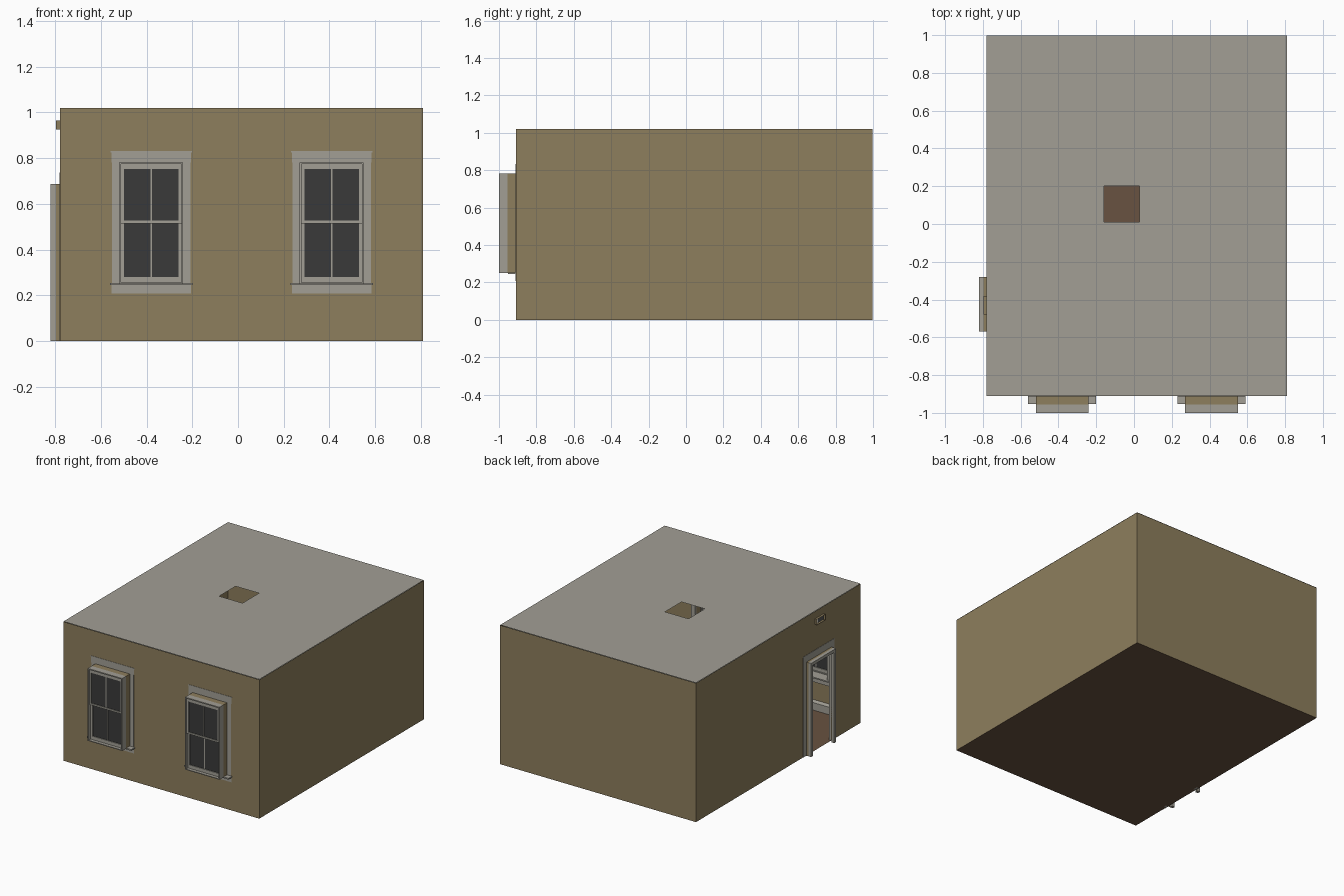
import bpy

if "Cube" in bpy.data.objects:
    bpy.data.objects.remove(bpy.data.objects["Cube"])

X0, X1, Y0, Y1, H = -0.78, 0.81, -0.91, 0.998, 1.02


def material(name, rgb):
    m = bpy.data.materials.new(name)
    m.diffuse_color = (*rgb, 1)
    m.use_nodes = True
    m.node_tree.nodes["Principled BSDF"].inputs["Base Color"].default_value = m.diffuse_color
    return m


TAN = material("wall_tan", (0.27, 0.21, 0.11))
TRIM = material("trim_grey", (0.36, 0.345, 0.30))
FLOOR = material("floor_brown", (0.14, 0.085, 0.052))
GLASS = material("dark_glass", (0.042, 0.042, 0.042))


def make(name, verts, faces, mat):
    me = bpy.data.meshes.new(name)
    me.from_pydata(verts, [], faces)
    me.materials.append(mat)
    me.update()
    ob = bpy.data.objects.new(name, me)
    bpy.context.collection.objects.link(ob)
    return ob


def boxes(name, items, mat):
    """One object from boxes given as (x0, x1, y0, y1, z0, z1)."""
    vs, fs = [], []
    for a, b, c, d, e, f in items:
        n = len(vs)
        vs += [(x, y, z) for x in (a, b) for y in (c, d) for z in (e, f)]
        fs += [tuple(n + i for i in q) for q in
               ((0, 1, 3, 2), (4, 6, 7, 5), (0, 4, 5, 1), (2, 3, 7, 6), (0, 2, 6, 4), (1, 5, 7, 3))]
    return make(name, vs, fs, mat)


def sheet(name, u, v, holes, place, mat, flip=False):
    """Flat panel with rectangular holes; place maps (u, v) to 3D."""
    us = sorted({*u, *[h[0] for h in holes], *[h[1] for h in holes]})
    vv = sorted({*v, *[h[2] for h in holes], *[h[3] for h in holes]})
    nv = len(vv)
    verts = [place(a, b) for a in us for b in vv]
    faces = []
    for i in range(len(us) - 1):
        for j in range(nv - 1):
            cu, cv = (us[i] + us[i + 1]) / 2, (vv[j] + vv[j + 1]) / 2
            if any(h[0] < cu < h[1] and h[2] < cv < h[3] for h in holes):
                continue
            k = i * nv + j
            q = (k, k + nv, k + nv + 1, k + 1)
            faces.append(q[::-1] if flip else q)
    return make(name, verts, faces, mat)


def tube(name, hole, d0, d1, place, mat, bottom=True):
    """Open rectangular reveal running from depth d0 to d1."""
    a, b, c, d = hole
    ring = [(a, c), (a, d), (b, d), (b, c)]
    verts = [place(u, v, t) for t in (d0, d1) for u, v in ring]
    faces = [(i, (i + 1) % 4, (i + 1) % 4 + 4, i + 4) for i in range(4 if bottom else 3)]
    return make(name, verts, faces, mat)


def moulding(name, path, profile):
    """Mitred sweep: path items are (x, y, inward x, inward y)."""
    n = len(profile)
    verts = [(x + dx * o, y + dy * o, z) for x, y, dx, dy in path for o, z in profile]
    faces = [(i * n + j, i * n + j + 1, i * n + n + j + 1, i * n + n + j)
             for i in range(len(path) - 1) for j in range(n - 1)]
    return make(name, verts, faces, TRIM)


# Openings
centres = {"left": -0.38, "right": 0.41}
win = {s: (c - 0.14, c + 0.14, 0.25, 0.782) for s, c in centres.items()}
door = (-0.57, -0.28, 0.0, 0.687)
vent = (-0.48, -0.38, 0.925, 0.965)
hatch = (-0.16, 0.03, 0.01, 0.20)

# Room shell
sheet("floor", (X0, X1), (Y0, Y1), [], lambda u, v: (u, v, 0), FLOOR)
sheet("ceiling", (X0, X1), (Y0, Y1), [hatch], lambda u, v: (u, v, H + 0.002), TRIM)
sheet("front_wall", (X0, X1), (0, H), list(win.values()), lambda u, v: (u, Y0, v), TAN)
sheet("back_wall", (X0, X1), (0, H), [], lambda u, v: (u, Y1, v), TAN, True)
sheet("left_wall", (Y0, Y1), (0, H), [door, vent], lambda u, v: (X0, u, v), TAN, True)
sheet("right_wall", (Y0, Y1), (0, H), [], lambda u, v: (X1, u, v), TAN)

# Crown moulding and baseboard
corners = [(X1, Y0, -1, 1), (X1, Y1, -1, -1), (X0, Y1, 1, -1)]
first = (X0, Y0, 1, 1)
moulding("crown_moulding", [first] + corners + [first],
         [(0.001, H - 0.05), (0.008, H - 0.046), (0.014, H - 0.03),
          (0.03, H - 0.014), (0.04, H - 0.008), (0.04, H)])
moulding("baseboard", [(X0, door[0] - 0.04, 1, 0), first] + corners + [(X0, door[1] + 0.04, 1, 0)],
         [(0.016, 0), (0.016, 0.055), (0.008, 0.066), (0.001, 0.07)])

# Windows
for side, c in centres.items():
    a, b, lo, hi = win[side]
    n = side + "_window_"
    tube(n + "reveal", win[side], Y0, -0.955, lambda u, v, t: (u, t, v), TAN)
    # casing on the room side, with head, cap, stool and apron
    boxes(n + "casing", [
        (a - 0.032, a, Y0 - 0.002, -0.892, lo, hi),
        (b, b + 0.032, Y0 - 0.002, -0.892, lo, hi),
        (a - 0.034, b + 0.034, Y0 - 0.002, -0.888, hi, 0.825),
        (a - 0.038, b + 0.038, Y0 - 0.002, -0.880, 0.825, 0.832),
        (a - 0.034, b + 0.034, Y0 - 0.002, -0.895, 0.207, lo - 0.006)], TRIM)
    boxes(n + "stool", [(a - 0.04, b + 0.04, -0.953, -0.875, lo - 0.006, lo + 0.003)], TRIM)
    # outer jamb
    boxes(n + "jamb", [
        (a, a + 0.008, -1, -0.955, lo, hi), (b - 0.008, b, -1, -0.955, lo, hi),
        (a + 0.008, b - 0.008, -1, -0.955, hi - 0.008, hi),
        (a + 0.008, b - 0.008, -1, -0.955, lo, lo + 0.006)], TRIM)
    # two sliding sashes, upper one outermost
    l, r = a + 0.008, b - 0.008
    for nm, z0, z1, y, rb, rt in (("upper", 0.515, hi - 0.008, -0.985, 0.012, 0.022),
                                  ("lower", lo + 0.006, 0.527, -0.970, 0.025, 0.012)):
        f, k = y - 0.007, y + 0.007
        boxes(n + nm + "_sash", [
            (l, l + 0.013, f, k, z0, z1), (r - 0.013, r, f, k, z0, z1),
            (l + 0.013, r - 0.013, f, k, z0, z0 + rb), (l + 0.013, r - 0.013, f, k, z1 - rt, z1),
            (c - 0.003, c + 0.003, f + 0.003, k - 0.003, z0 + rb, z1 - rt)], TRIM)
        boxes(n + nm + "_glass", [(l + 0.012, r - 0.012, y - 0.001, y + 0.001, z0 + 0.005, z1 - 0.005)], GLASS)

# Doorway: reveal, jamb and casing
a, b, _, hi = door
tube("door_reveal", door, X0, -0.797, lambda u, v, t: (t, u, v), TAN, False)
boxes("door_jamb", [(-0.82, -0.797, a, a + 0.022, 0, hi), (-0.82, -0.797, b - 0.022, b, 0, hi),
                    (-0.82, -0.797, a + 0.022, b - 0.022, hi - 0.022, hi)], TRIM)
boxes("door_casing", [(X0 - 0.002, X0 + 0.018, a - 0.035, a, 0, hi),
                      (X0 - 0.002, X0 + 0.018, b, b + 0.035, 0, hi),
                      (X0 - 0.002, X0 + 0.022, a - 0.036, b + 0.036, hi, hi + 0.043),
                      (X0 - 0.002, X0 + 0.030, a - 0.04, b + 0.04, hi + 0.043, hi + 0.05)], TRIM)

# Small vent opening above the door
tube("vent_reveal", vent, X0, -0.797, lambda u, v, t: (t, u, v), TAN)
